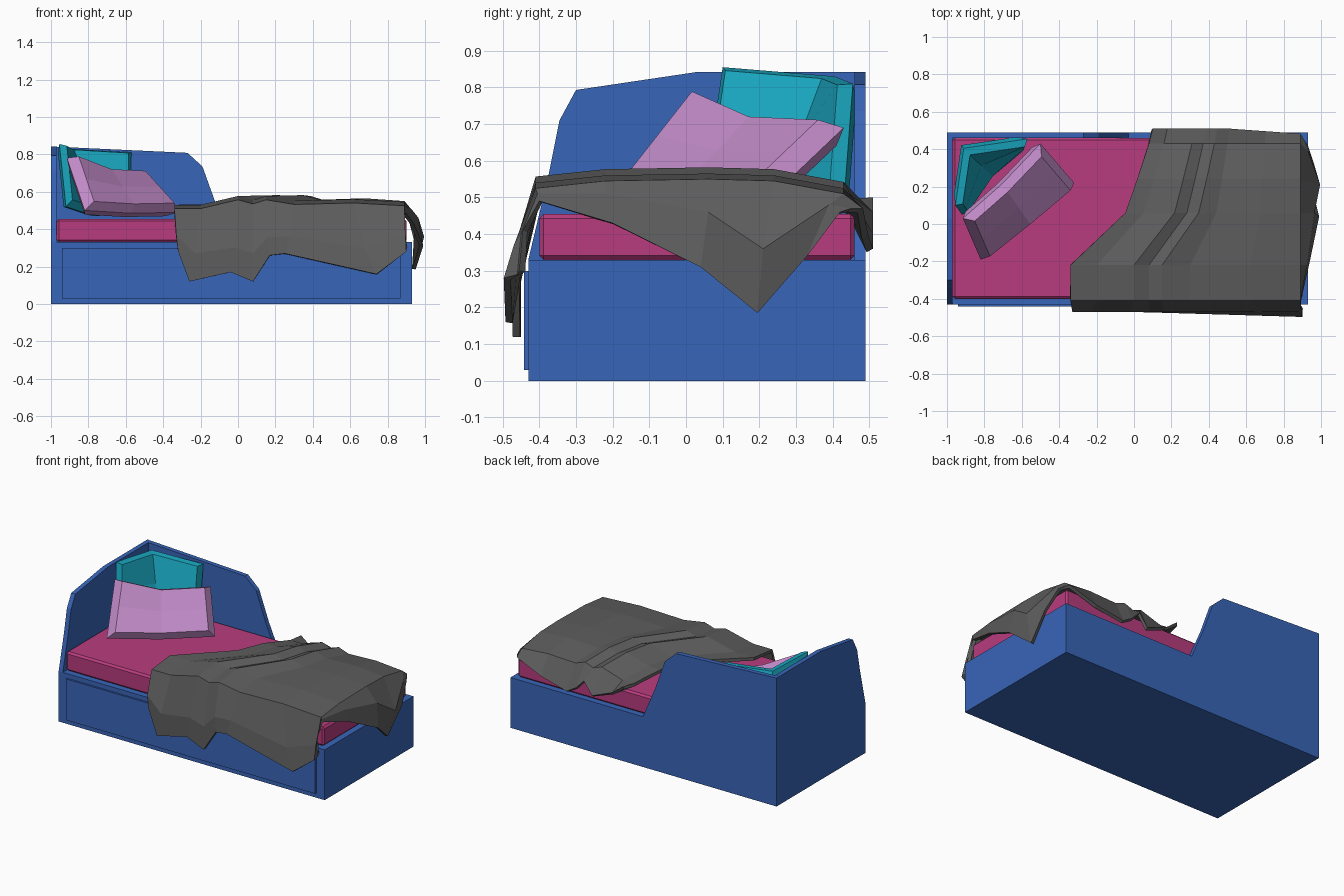
import bpy
from mathutils import Vector

if "Cube" in bpy.data.objects:
    bpy.data.objects.remove(bpy.data.objects["Cube"])


def material(name, rgb):
    m = bpy.data.materials.new(name)
    m.diffuse_color = (*rgb, 1)
    m.use_nodes = True
    m.node_tree.nodes["Principled BSDF"].inputs["Base Color"].default_value = m.diffuse_color
    return m


BLUE = material("blue", (0.04, 0.13, 0.48))
PINK = material("pink", (0.48, 0.045, 0.21))
TEAL = material("teal", (0.01, 0.38, 0.52))
LILAC = material("lilac", (0.52, 0.25, 0.56))
GREY = material("dark grey", (0.11, 0.11, 0.11))


def add_mesh(name, verts, faces, mat):
    me = bpy.data.meshes.new(name)
    me.from_pydata([tuple(v) for v in verts], [], faces)
    me.materials.append(mat)
    ob = bpy.data.objects.new(name, me)
    bpy.context.collection.objects.link(ob)
    return ob


def prism(name, near, far, mat):
    """Solid between two matching outlines."""
    n = len(near)
    faces = [tuple(range(n))[::-1], tuple(range(n, 2 * n))]
    faces += [(i, (i + 1) % n, n + (i + 1) % n, n + i) for i in range(n)]
    return add_mesh(name, near + far, faces, mat)


def box(name, x, y, z, mat, bevel=0):
    ring = [(x[0], y[0]), (x[1], y[0]), (x[1], y[1]), (x[0], y[1])]
    ob = prism(name, [(a, b, z[0]) for a, b in ring], [(a, b, z[1]) for a, b in ring], mat)
    if bevel:
        mod = ob.modifiers.new("bevel", 'BEVEL')
        mod.width, mod.segments = bevel, 1
    return ob


# Bed base, drawer front and mattress
box("bed_base", (-1, 0.93), (-0.43, 0.49), (0, 0.33), BLUE)
box("drawer_front", (-0.94, 0.87), (-0.442, -0.43), (0.03, 0.30), BLUE)
box("mattress", (-0.97, 0.90), (-0.40, 0.46), (0.33, 0.455), PINK, 0.012)

# Back panel: profile in x, z (y runs against the near/far order for outward normals)
side = [(-1, 0.33), (-0.03, 0.33), (-0.12, 0.54), (-0.19, 0.735), (-0.27, 0.808), (-1, 0.842)]
prism("back_panel", [(x, 0.49, z) for x, z in side][::-1],
      [(x, 0.46, z) for x, z in side][::-1], BLUE)

# Headboard: profile in y, z
head = [(-0.43, 0.33), (0.46, 0.33), (0.46, 0.842), (0.03, 0.842), (-0.30, 0.793),
        (-0.345, 0.71), (-0.375, 0.56)]
prism("headboard", [(-1, y, z) for y, z in head], [(-0.97, y, z) for y, z in head], BLUE)


def pillow(name, top, bottom, normal, thick, mat):
    """Cushion: seam rim around a 3x3 sheet, with inset front and back."""
    top, bottom = [Vector(p) for p in top], [Vector(p) for p in bottom]
    n = Vector(normal).normalized() * thick
    sheet = bottom + [(a + b) / 2 for a, b in zip(top, bottom)] + top
    mid = sheet[4]
    front = [p.lerp(mid, 0.14) + n for p in sheet]
    back = [p.lerp(mid, 0.14) - n for p in sheet]
    loop = [0, 1, 2, 5, 8, 7, 6, 3]
    quads = [(0, 1, 4, 3), (1, 2, 5, 4), (3, 4, 7, 6), (4, 5, 8, 7)]
    faces = quads + [tuple(i + 18 for i in q[::-1]) for q in quads]
    for a, b in zip(loop, loop[1:] + loop[:1]):
        faces += [(9 + a, 9 + b, b, a), (18 + a, 18 + b, 9 + b, 9 + a)]
    add_mesh(name, front + sheet + back, faces, mat)


# Pillow folded into the corner, and the one leaning on it
pillow("corner_pillow",
       [(-0.955, 0.10, 0.855), (-0.91, 0.405, 0.83), (-0.57, 0.455, 0.81)],
       [(-0.92, 0.05, 0.52), (-0.77, 0.27, 0.47), (-0.58, 0.43, 0.48)],
       (0.55, -0.6, 0.45), 0.04, TEAL)
pillow("leaning_pillow",
       [(-0.915, 0.03, 0.78), (-0.71, 0.21, 0.70), (-0.50, 0.43, 0.69)],
       [(-0.82, -0.19, 0.50), (-0.57, 0.01, 0.485), (-0.32, 0.22, 0.49)],
       (0.5, -0.5, 0.7), 0.05, LILAC)

# Blanket: columns run across the bed and are sheared towards the back wall
base_x = [-0.34, -0.20, 0.0, 0.08, 0.15, 0.30, 0.62, 0.89]
shear = [0.42, 0.36, 0.31, 0.29, 0.28, 0.20, 0.08, 0]
ridge = [0.53, 0.53, 0.577, 0.555, 0.577, 0.552, 0.56, 0.545]
front_hem = [(-0.32, 0.28), (-0.26, 0.12), (-0.04, 0.17), (0.08, 0.12),
             (0.17, 0.26), (0.25, 0.27), (0.74, 0.16), (0.90, 0.28)]
back_hem = [0.50, 0.44, 0.38, 0.46, 0.40, 0.36, 0.40, 0.47]

rows = [[(x, -0.47 - 0.03 * max(0, x), z) for x, z in front_hem]]
rows.append([(x * 0.5 + b * 0.5, -0.47, 0.2 + z * 0.6)
             for (x, z), b in zip(front_hem, base_x)])
for y, s, dz in [(-0.41, 0, -0.02), (-0.22, 0, 0), (0.06, 0.7, 0.005),
                 (0.24, 0.85, 0), (0.43, 1.0, -0.035)]:
    rows.append([(x + w * s, y, z + dz) for x, w, z in zip(base_x, shear, ridge)])
rows.append([(x + w * 1.05, 0.51 - 0.07 * max(0, x + w - 0.5), z)
             for x, w, z in zip(base_x, shear, back_hem)])

# Foot end of the blanket: fall and hem for each row
foot = [[(0.90, -0.46, 0.29), (0.905, -0.455, 0.30)],
        [(0.885, -0.45, 0.40), (0.89, -0.445, 0.41)],
        [(0.89, -0.405, 0.51), (0.895, -0.40, 0.49)],
        [(0.925, -0.22, 0.51), (0.94, -0.20, 0.43)],
        [(0.965, 0.06, 0.46), (0.99, 0.04, 0.31)],
        [(0.995, 0.21, 0.36), (0.95, 0.195, 0.185)],
        [(0.93, 0.39, 0.48), (0.96, 0.33, 0.34)],
        [(0.91, 0.45, 0.47), (0.93, 0.42, 0.46)]]
rows = [r + f for r, f in zip(rows, foot)]
nc = len(rows[0])
quads = [(r * nc + c, r * nc + c + 1, (r + 1) * nc + c + 1, (r + 1) * nc + c)
         for r in range(len(rows) - 1) for c in range(nc - 1)]
blanket = add_mesh("blanket", [p for r in rows for p in r], quads, GREY)
solid = blanket.modifiers.new("thickness", 'SOLIDIFY')
solid.thickness, solid.offset = 0.02, -1
